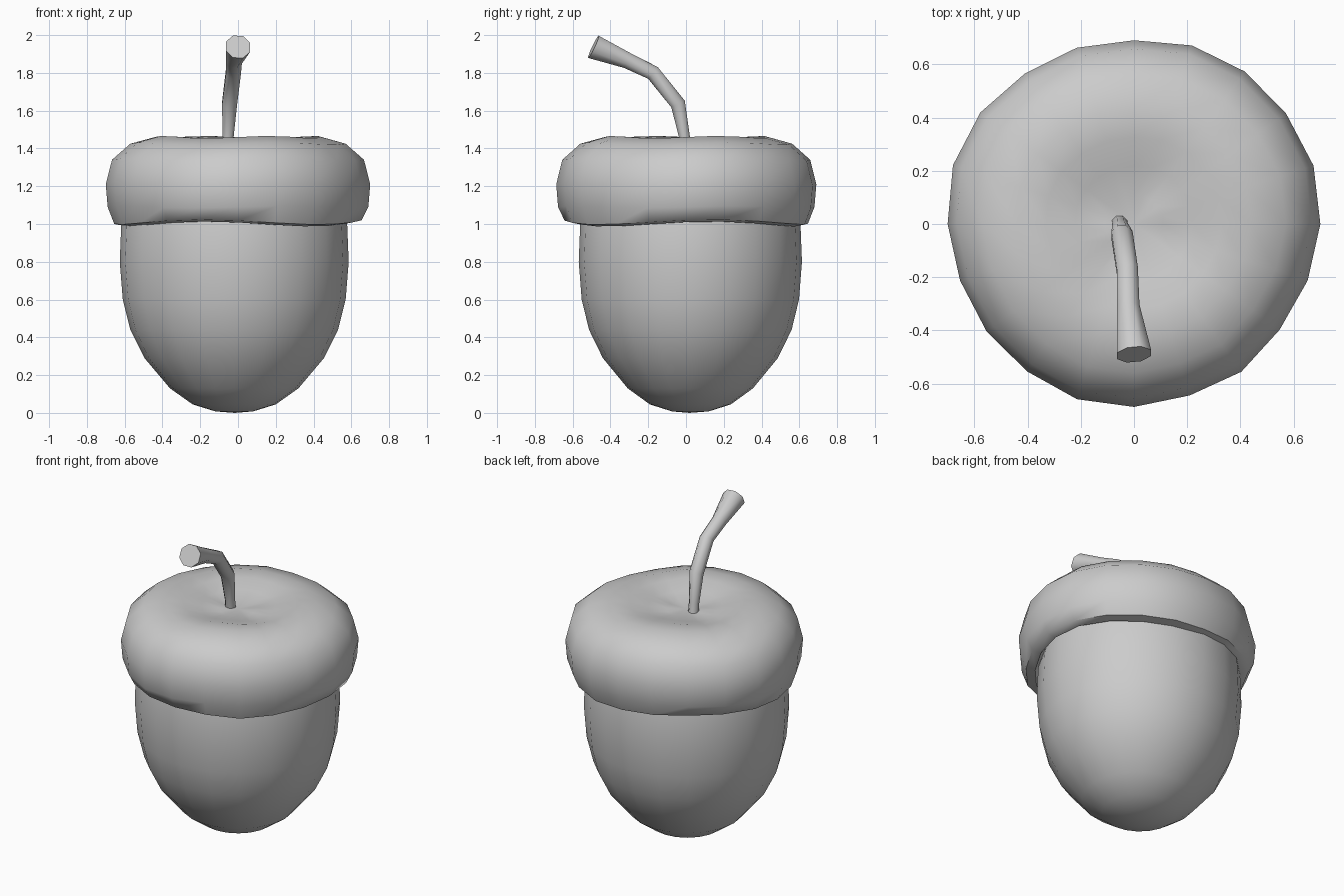
import bpy, bmesh
from math import sin, cos, tau, radians
from mathutils import Vector

if "Cube" in bpy.data.objects:
    bpy.data.objects.remove(bpy.data.objects["Cube"])


def loft(name, rings, cap_start=True, cap_end=True):
    """Skin equal-length rings of points; a one-point ring is a pole."""
    bm = bmesh.new()
    loops = [[bm.verts.new(p) for p in r] for r in rings]
    for a, b in zip(loops, loops[1:]):
        n = max(len(a), len(b))
        for i in range(n):
            j = (i + 1) % n
            if len(a) == 1:
                bm.faces.new((a[0], b[j], b[i]))
            elif len(b) == 1:
                bm.faces.new((a[i], a[j], b[0]))
            else:
                bm.faces.new((a[i], a[j], b[j], b[i]))
    if cap_start and len(loops[0]) > 2:
        bm.faces.new(loops[0])
    if cap_end and len(loops[-1]) > 2:
        bm.faces.new(loops[-1])
    bmesh.ops.recalc_face_normals(bm, faces=bm.faces)
    mesh = bpy.data.meshes.new(name)
    bm.to_mesh(mesh)
    bm.free()
    ob = bpy.data.objects.new(name, mesh)
    bpy.context.collection.objects.link(ob)
    bpy.ops.object.select_all(action='DESELECT')
    bpy.context.view_layer.objects.active = ob
    ob.select_set(True)
    bpy.ops.object.shade_smooth_by_angle(angle=radians(55))
    return ob


SIDES = 20

# Nut: rounded body tapering to the bottom, slightly off centre
nut_profile = [(0.10, 0.008), (0.22, 0.045), (0.34, 0.13), (0.475, 0.29), (0.55, 0.44),
               (0.59, 0.60), (0.606, 0.80), (0.598, 1.00), (0.57, 1.12)]
rings = [[(-0.018, 0.018, 0)]]
for r, z in nut_profile:
    rings.append([(-0.02 + r * cos(tau * i / SIDES),
                   0.023 + 0.975 * r * sin(tau * i / SIDES), z) for i in range(SIDES)])
loft("nut", rings)

# Cap: uneven outline, soft overhanging lip and a shallow dip on top
outline = [0.700, 0.709, 0.706, 0.708, 0.705, 0.690, 0.696, 0.698, 0.713, 0.715,
           0.700, 0.687, 0.685, 0.684, 0.692, 0.687, 0.677, 0.686, 0.676, 0.686]
cap_profile = [(0.57, 1.04), (0.60, 1.0), (0.655, 1.01), (0.69, 1.09), (0.70, 1.21),
               (0.667, 1.34), (0.57, 1.425), (0.44, 1.46), (0.33, 1.455),
               (0.22, 1.425), (0.11, 1.41)]
rings = []
for r, z in cap_profile:
    ring = []
    for i in range(SIDES):
        a = tau * i / SIDES
        k = r * outline[i] / 0.70
        wave = 0.013 * sin(3 * a + 0.9) if z < 1.05 else 0.006 * sin(4 * a)
        ring.append((k * cos(a), k * sin(a), z + wave))
    rings.append(ring)
rings.append([(0, 0, 1.408)])
loft("cap", rings, cap_start=False)

# Stem: eight-sided, bending forward and flaring at the cut end
stem_path = [((-0.055, 0.005, 1.38), 0.032, (0, -0.1, 1)),
             ((-0.052, -0.008, 1.46), 0.031, (0, -0.15, 1)),
             ((-0.045, -0.042, 1.635), 0.043, (0, -0.5, 1)),
             ((-0.025, -0.175, 1.80), 0.043, (0.1, -0.9, 0.75)),
             ((-0.022, -0.31, 1.865), 0.046, (0, -0.9, 0.43)),
             ((0.0, -0.49, 1.938), 0.070, (0.1, -0.9, 0.43))]
rings = []
for c, r, d in stem_path:
    d = Vector(d).normalized()
    u = Vector((1, 0, 0))
    u = (u - d * u.dot(d)).normalized()
    v = d.cross(u)
    rings.append([Vector(c) + r * (u * cos(tau * (i + 0.5) / 8) + v * sin(tau * (i + 0.5) / 8))
                  for i in range(8)])
loft("stem", rings)
